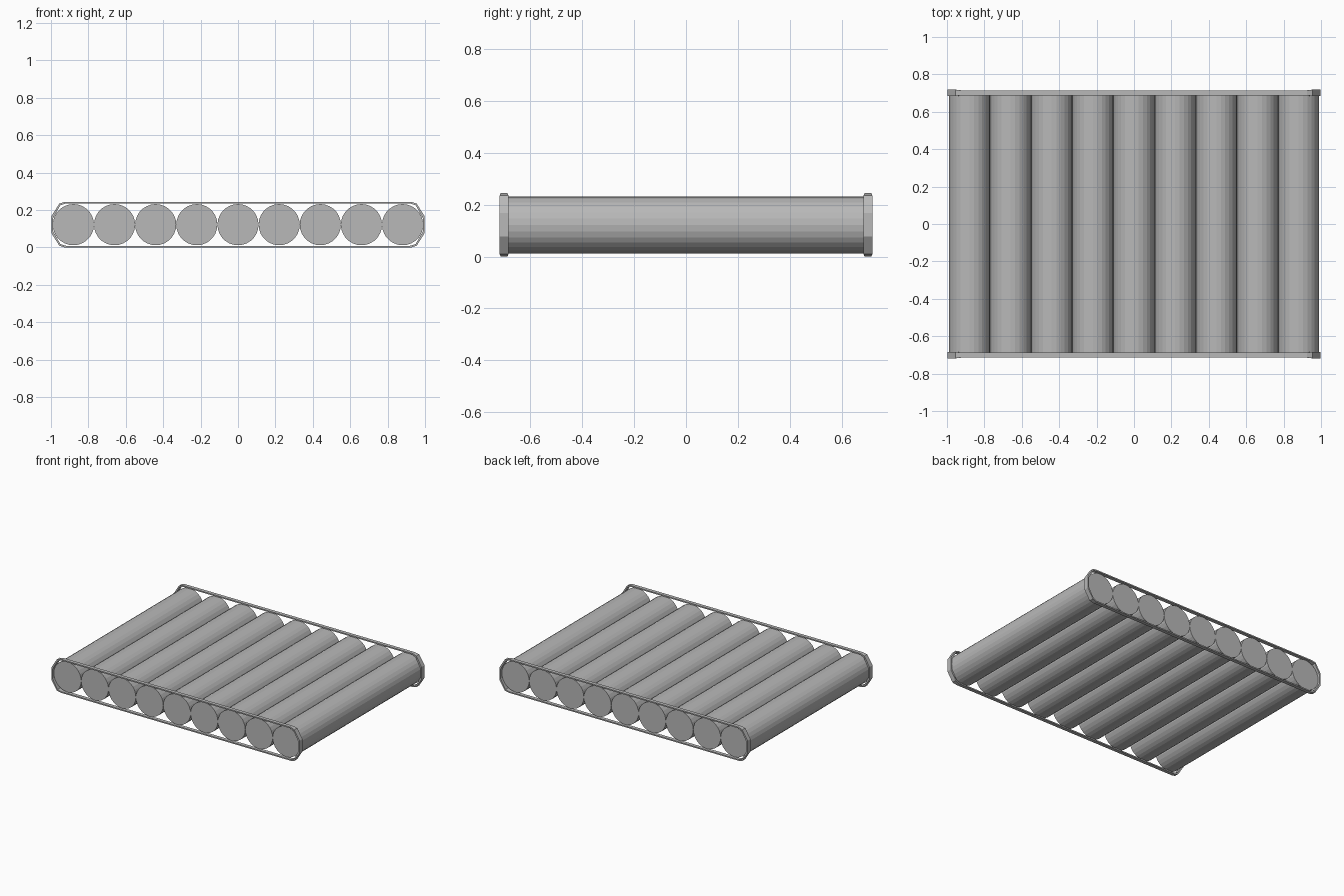
import bpy, bmesh
from math import pi
from mathutils import Matrix

cube = bpy.data.objects.get("Cube")
if cube:
    bpy.data.objects.remove(cube)


def make_material(name, value):
    mat = bpy.data.materials.new(name)
    mat.use_nodes = True
    colour = (value, value, value, 1)
    mat.diffuse_color = colour
    mat.node_tree.nodes["Principled BSDF"].inputs["Base Color"].default_value = colour
    return mat


grey = make_material("plain grey", 0.48)


def add_object(name, bm):
    bmesh.ops.recalc_face_normals(bm, faces=bm.faces)
    mesh = bpy.data.meshes.new(name)
    bm.to_mesh(mesh)
    bm.free()
    mesh.materials.append(grey)
    obj = bpy.data.objects.new(name, mesh)
    bpy.context.collection.objects.link(obj)
    return obj


MID_Z = 0.128
RADIUS = 0.11
PITCH = 0.22

# Row of nine rollers lying front to back
for i in range(9):
    bm = bmesh.new()
    place = Matrix.Translation(((i - 4) * PITCH, 0, MID_Z)) @ Matrix.Rotation(pi / 2, 4, 'X')
    bmesh.ops.create_cone(bm, cap_ends=True, segments=28, radius1=RADIUS,
                          radius2=RADIUS, depth=1.404, matrix=place)
    add_object(f"roller_{i + 1}", bm)

# Quarter outline of the strap, (x, height above middle, front overhang)
quarter = [(0.998, 0.045, 0.004), (0.955, 0.113, 0.004), (0.925, 0.122, 0.0)]
THICK = 0.009


def strap_outline(inset):
    top = [(x - inset * (1.1 if x > 0.99 else 0.6), z - inset, f) for x, z, f in quarter]
    half = top + [(-x, z, f) for x, z, f in reversed(top)]
    return half + [(x, -z, f) for x, z, f in reversed(half)]


def strap(name, side):
    bm = bmesh.new()
    rings = []
    # Outer and inner loops at both edges of the strap
    for inset, edge, flare in ((0, 0.714, 1), (0, 0.688, -1),
                               (THICK, 0.688, -1), (THICK, 0.714, 1)):
        rings.append([bm.verts.new((x, side * (edge + flare * f), MID_Z + z))
                      for x, z, f in strap_outline(inset)])
    for a, b in zip(rings, rings[1:] + rings[:1]):
        for k in range(len(a)):
            n = (k + 1) % len(a)
            bm.faces.new((a[k], a[n], b[n], b[k]))
    return add_object(name, bm)


strap("front_strap", -1)
strap("back_strap", 1)

# Rest the straps on the ground plane
for obj in bpy.context.collection.objects:
    if "strap" in obj.name or "roller" in obj.name:
        obj.location.z = 0.122 - MID_Z
